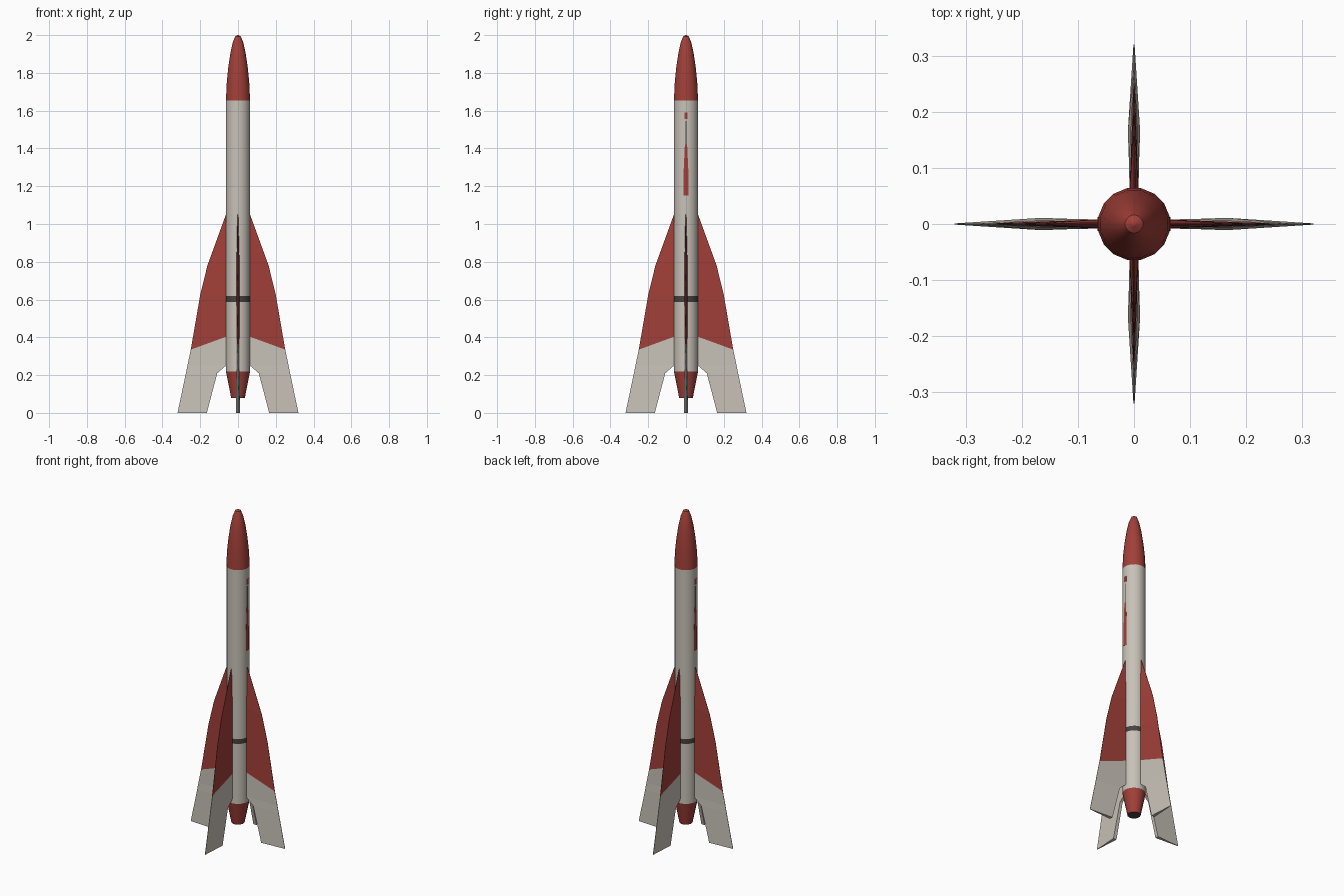
import bpy, bmesh, math
from mathutils import Matrix

if "Cube" in bpy.data.objects:
    bpy.data.objects.remove(bpy.data.objects["Cube"])


def material(name, rgb):
    m = bpy.data.materials.new(name)
    m.diffuse_color = (*rgb, 1)
    m.use_nodes = True
    m.node_tree.nodes["Principled BSDF"].inputs["Base Color"].default_value = m.diffuse_color
    return m


RED = material("rocket red", (0.36, 0.05, 0.04))
WHITE = material("warm white", (0.58, 0.54, 0.48))
DARK = material("charcoal", (0.06, 0.055, 0.05))
SIDES = 16


def finish(name, bm, mats, smooth=False):
    bmesh.ops.recalc_face_normals(bm, faces=bm.faces)
    me = bpy.data.meshes.new(name)
    bm.to_mesh(me)
    bm.free()
    for m in mats:
        me.materials.append(m)
    ob = bpy.data.objects.new(name, me)
    bpy.context.collection.objects.link(ob)
    if smooth:
        bpy.ops.object.select_all(action='DESELECT')
        bpy.context.view_layer.objects.active = ob
        ob.select_set(True)
        bpy.ops.object.shade_smooth_by_angle(angle=math.radians(30))
    return ob


def loft(bm, rings, mat_of, caps=(True, True)):
    """Join rings of points; mat_of(i) gives the material slot of band i."""
    vs = [[bm.verts.new(p) for p in r] for r in rings]
    n = len(vs[0])
    for i in range(len(vs) - 1):
        for k in range(n):
            f = bm.faces.new((vs[i][k], vs[i][(k + 1) % n],
                              vs[i + 1][(k + 1) % n], vs[i + 1][k]))
            f.material_index = mat_of(i)
    if caps[0]:
        bm.faces.new(vs[0]).material_index = mat_of(-1)
    if caps[1]:
        bm.faces.new(vs[-1]).material_index = mat_of(len(vs) - 1)


def ring(r, z):
    # half-step turn so that a flat side faces each axis
    return [(r * math.cos(a), r * math.sin(a), z)
            for a in (math.tau * (k + 0.5) / SIDES for k in range(SIDES))]


def lathe(name, profile, mats, mat_of=lambda i: 0, caps=(True, True)):
    bm = bmesh.new()
    loft(bm, [ring(r, z) for r, z in profile], mat_of, caps)
    return finish(name, bm, mats, True)


# Body tube with a dark band
lathe("body_tube", [(0.065, 0.22), (0.065, 0.588), (0.065, 0.618), (0.065, 1.655)],
      [WHITE, DARK], lambda i: 1 if i == 1 else 0, (False, False))

# Ogive nose
lathe("nose_cone", [(0.065, 1.655), (0.061, 1.745), (0.053, 1.825), (0.042, 1.90),
                    (0.029, 1.96), (0.016, 1.992), (0.003, 2.0)], [RED])

# Tapered tail with a dark nozzle end
lathe("tail_cone", [(0.037, 0.08), (0.065, 0.22)], [RED, DARK],
      lambda i: 1 if i == -1 else 0, (True, False))

# Fins: inner x, inner z, outer x, outer z, half thickness at the inner edge
STATIONS = [(0.058, 1.06, 0.062, 1.055, 0.003),
            (0.058, 0.80, 0.162, 0.78, 0.008),
            (0.058, 0.62, 0.20, 0.625, 0.008),
            (0.058, 0.405, 0.25, 0.335, 0.008),
            (0.058, 0.255, 0.268, 0.25, 0.008),
            (0.11, 0.21, 0.277, 0.205, 0.009),
            (0.165, 0.0, 0.32, 0.0, 0.011)]
for q, side in enumerate(("right", "back", "left", "front")):
    bm = bmesh.new()
    loft(bm, [[(xi, -t, zi), (xo, -0.001, zo), (xo, 0.001, zo), (xi, t, zi)]
              for xi, zi, xo, zo, t in STATIONS], lambda i: 0 if i < 3 else 1)
    bm.transform(Matrix.Rotation(q * math.pi / 2, 4, 'Z'))
    finish("fin_" + side, bm, [RED, WHITE])

# Painted tapering stripe on both sides: lists of (z, half width)
X = 0.065 * math.cos(math.pi / SIDES)
MARKS = [("stripe", [(1.15, 0.0125), (1.28, 0.0125), (1.42, 0.006)], RED),
         ("thin_line", [(1.42, 0.002), (1.545, 0.002)], DARK),
         ("stripe_tip", [(1.555, 0.009), (1.59, 0.009)], RED)]
for q, side in enumerate(("right", "left")):
    for name, rows, mat in MARKS:
        bm = bmesh.new()
        loft(bm, [[(X - 0.001, -w, z), (X + 0.001, -w, z), (X + 0.001, w, z), (X - 0.001, w, z)]
                  for z, w in rows], lambda i: 0)
        bm.transform(Matrix.Rotation(q * math.pi, 4, 'Z'))
        finish(name + "_" + side, bm, [mat])
